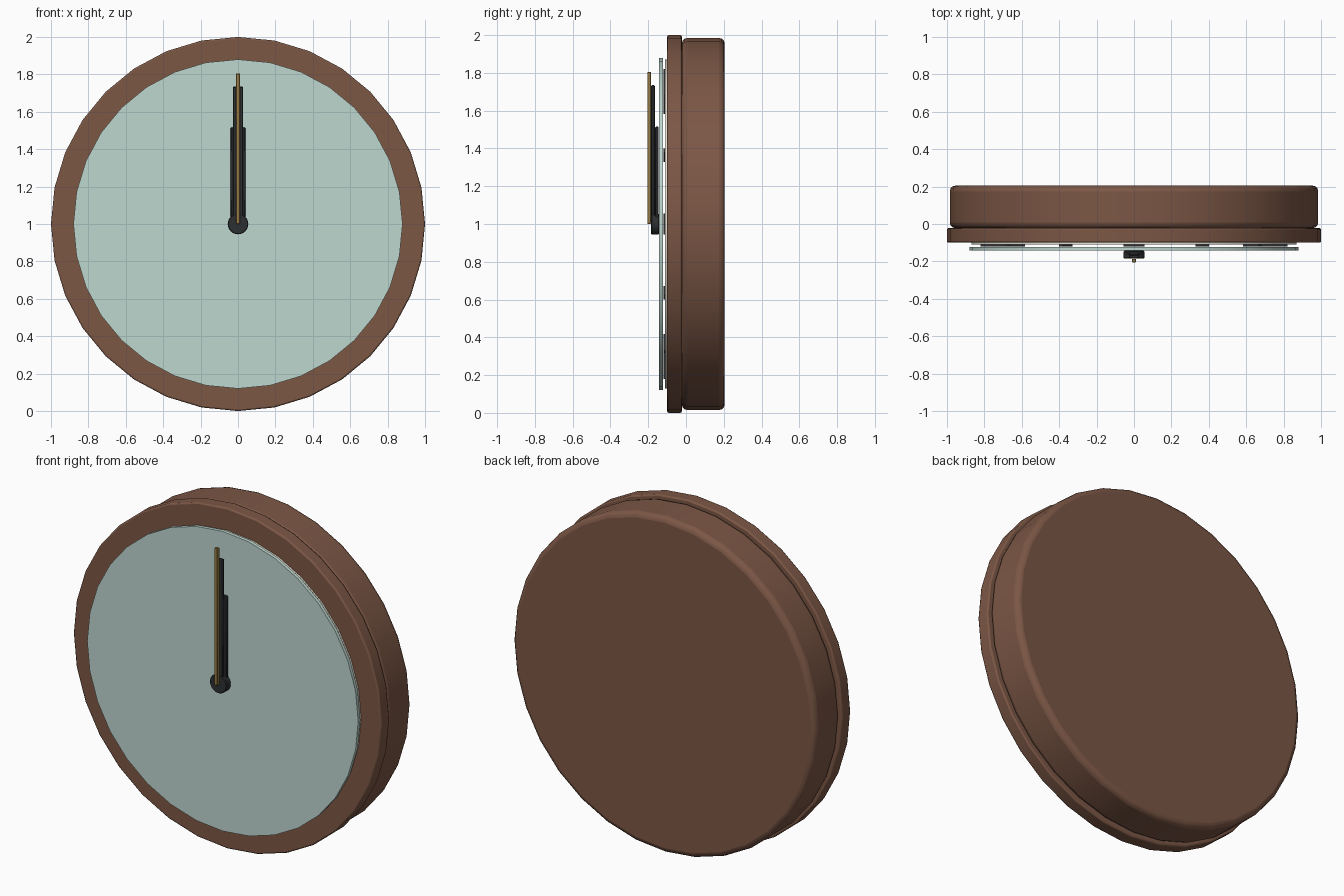
import bpy
import math

if "Cube" in bpy.data.objects:
    bpy.data.objects.remove(bpy.data.objects["Cube"])


def material(name, color):
    m = bpy.data.materials.new(name)
    m.diffuse_color = (*color, 1.0)
    m.use_nodes = True
    m.node_tree.nodes["Principled BSDF"].inputs["Base Color"].default_value = m.diffuse_color
    return m


WOOD = material("wood", (0.20, 0.095, 0.06))
GLASS = material("glass", (0.52, 0.68, 0.63))
CREAM = material("cream", (0.80, 0.76, 0.66))
DARK = material("dark", (0.025, 0.028, 0.03))
BRASS = material("brass", (0.32, 0.20, 0.06))


def finish(ob, name, mat, bevel, segments=2):
    ob.name = name
    ob.data.materials.append(mat)
    if bevel:
        b = ob.modifiers.new("bevel", 'BEVEL')
        b.width = bevel
        b.segments = segments
        b.limit_method = 'ANGLE'
        b.angle_limit = math.radians(40)
    bpy.ops.object.shade_smooth_by_angle(angle=math.radians(35))
    return ob


def disc(name, r, y0, y1, mat, bevel=0.0, segments=2, sides=32):
    """Cylinder along y, centred on the dial."""
    bpy.ops.mesh.primitive_cylinder_add(
        vertices=sides, radius=r, depth=y1 - y0,
        location=(0, (y0 + y1) / 2, 1), rotation=(math.pi / 2, 0, 0))
    return finish(bpy.context.object, name, mat, bevel, segments)


def bar(name, width, r0, r1, y0, y1, mat, angle=0.0, bevel=0.0):
    """Radial bar from r0 to r1 on the dial, angle clockwise from the top."""
    r = (r0 + r1) / 2
    bpy.ops.mesh.primitive_cube_add(
        size=1, location=(r * math.sin(angle), (y0 + y1) / 2, 1 + r * math.cos(angle)))
    ob = bpy.context.object
    ob.scale = (width, y1 - y0, r1 - r0)
    bpy.ops.object.transform_apply(location=False, rotation=False, scale=True)
    ob.rotation_euler = (0, angle, 0)
    return finish(ob, name, mat, bevel, 1)


# Case, bezel, dial and glass
disc("case_body", 0.985, -0.022, 0.205, WOOD, 0.03, 3)
disc("bezel", 1.0, -0.10, -0.022, WOOD, 0.008, 2)
disc("dial", 0.87, -0.11, -0.10, CREAM)
disc("glass_cover", 0.88, -0.142, -0.122, GLASS)

# Hour markers, longer and wider at the quarters
for i in range(12):
    a = i * math.pi / 6
    if i % 3 == 0:
        bar(f"quarter_marker_{i}", 0.11, 0.64, 0.82, -0.12, -0.11, DARK, a)
    else:
        bar(f"hour_marker_{i}", 0.025, 0.68, 0.78, -0.12, -0.11, DARK, a)

# Hub and hands
disc("hub", 0.055, -0.185, -0.142, DARK, 0.004, 1)
bar("hour_hand", 0.08, 0.0, 0.515, -0.163, -0.145, DARK, bevel=0.004)
bar("minute_hand", 0.055, 0.0, 0.735, -0.184, -0.165, DARK, bevel=0.004)
bar("second_hand", 0.02, 0.0, 0.805, -0.205, -0.186, BRASS, bevel=0.002)
